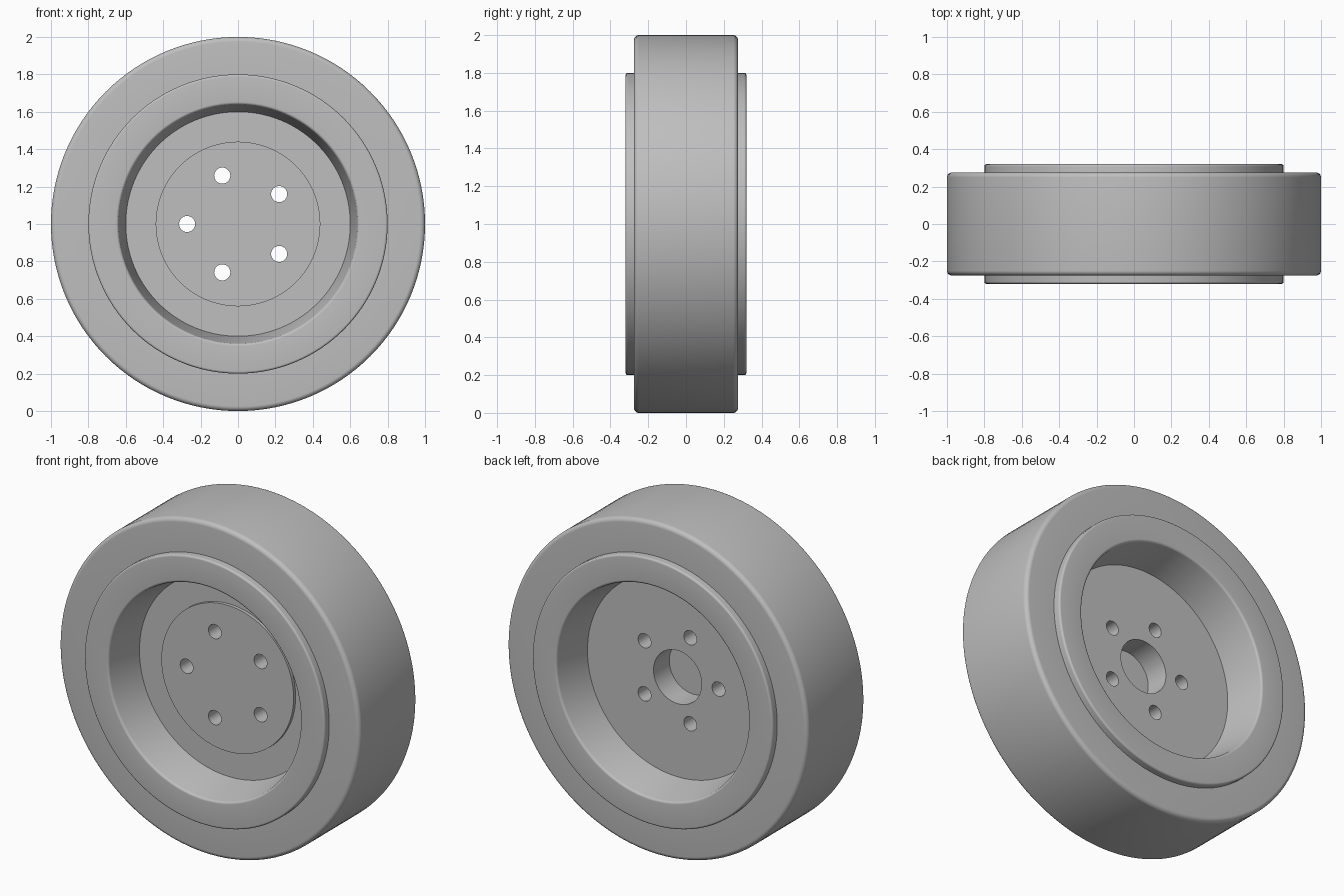
import bpy, bmesh, math
from mathutils import Vector, Matrix

old = bpy.data.objects.get("Cube")
if old:
    bpy.data.objects.remove(old, do_unlink=True)

CENTRE = Vector((0, 0, 1))

grey = bpy.data.materials.new("plain grey")
grey.use_nodes = True
colour = (0.52, 0.52, 0.52, 1)
grey.diffuse_color = colour
grey.node_tree.nodes["Principled BSDF"].inputs["Base Color"].default_value = colour


def fillet(corners, steps=5):
    """Round each (radius, y, fillet) corner of a closed profile."""
    points = []
    for i, (r, y, f) in enumerate(corners):
        p = Vector((r, y))
        if f == 0:
            points.append(p)
            continue
        a = (Vector(corners[i - 1][:2]) - p).normalized()
        b = (Vector(corners[(i + 1) % len(corners)][:2]) - p).normalized()
        half = a.angle(b) / 2
        mid = p + (a + b).normalized() * f / math.sin(half)
        start, end = p + a * f / math.tan(half), p + b * f / math.tan(half)
        for k in range(steps + 1):
            d = (start - mid).lerp(end - mid, k / steps)
            points.append(mid + d.normalized() * f)
    return points


def lathe(name, corners, segments=128):
    """Turn a closed profile around the axle."""
    bm = bmesh.new()
    verts = [bm.verts.new((r, y, 1)) for r, y in fillet(corners)]
    edges = [bm.edges.new((verts[i - 1], v)) for i, v in enumerate(verts)]
    bmesh.ops.spin(bm, geom=verts + edges, cent=CENTRE, axis=(0, 1, 0),
                   angle=math.tau, steps=segments, use_duplicate=False)
    bmesh.ops.remove_doubles(bm, verts=bm.verts, dist=0.0002)
    bmesh.ops.dissolve_degenerate(bm, edges=bm.edges, dist=0.0002)
    bmesh.ops.recalc_face_normals(bm, faces=bm.faces)
    return finish(name, bm)


def finish(name, bm):
    mesh = bpy.data.meshes.new(name)
    bm.to_mesh(mesh)
    bm.free()
    mesh.materials.append(grey)
    obj = bpy.data.objects.new(name, mesh)
    bpy.context.collection.objects.link(obj)
    return obj


def activate(obj):
    bpy.ops.object.select_all(action='DESELECT')
    obj.select_set(True)
    bpy.context.view_layer.objects.active = obj


# Tyre band
tyre = lathe("tyre", [(0.78, -0.275, 0), (1, -0.275, 0.025),
                      (1, 0.275, 0.025), (0.78, 0.275, 0)])

# Rim with dished sides, web and a bore open to the back
rim = lathe("rim", [
    (0.16, -0.08, 0), (0.60, -0.08, 0), (0.64, -0.32, 0.015), (0.80, -0.32, 0.012),
    (0.80, 0.32, 0.012), (0.64, 0.32, 0.015), (0.60, 0.08, 0), (0.16, 0.08, 0)])

# Raised plate closing the bore at the front
plate = lathe("hub_plate", [(0, -0.10, 0), (0.44, -0.10, 0), (0.44, -0.07, 0), (0, -0.07, 0)])

# Five bolt holes through web and plate
bm = bmesh.new()
for k in range(5):
    a = math.pi + math.tau * k / 5
    place = Matrix.Translation(CENTRE + Vector((math.cos(a), 0, math.sin(a))) * 0.272)
    bmesh.ops.create_cone(bm, cap_ends=True, segments=32, radius1=0.043, radius2=0.043,
                          depth=0.5, matrix=place @ Matrix.Rotation(math.pi / 2, 4, 'X'))
cutter = finish("bolt_hole_cutter", bm)
cutter.hide_render = True
for part in (rim, plate):
    cut = part.modifiers.new("bolt holes", 'BOOLEAN')
    cut.object = cutter
    cut.operation = 'DIFFERENCE'
    cut.solver = 'EXACT'
    activate(part)
    bpy.ops.object.modifier_apply(modifier=cut.name)
bpy.data.objects.remove(cutter, do_unlink=True)

for part in (tyre, rim, plate):
    activate(part)
    bpy.ops.object.shade_smooth_by_angle(angle=math.radians(30))
